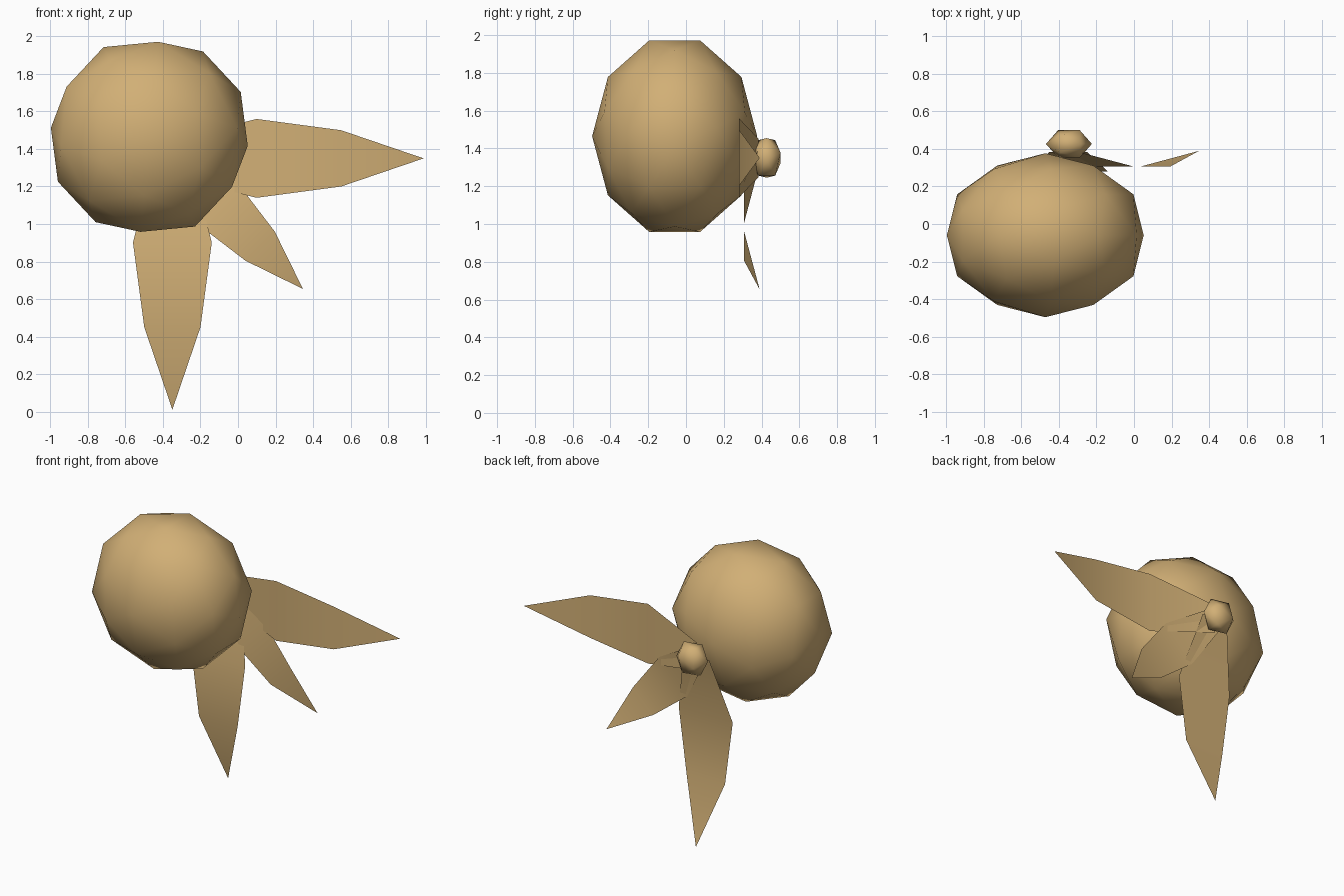
import bpy, bmesh, math
from mathutils import Matrix, Vector

cube = bpy.data.objects.get("Cube")
if cube:
    bpy.data.objects.remove(cube, do_unlink=True)

# One tan colour for everything
tan = bpy.data.materials.new("tan")
tan.use_nodes = True
colour = (0.64, 0.43, 0.18, 1)
tan.diffuse_color = colour
bsdf = tan.node_tree.nodes["Principled BSDF"]
bsdf.inputs["Base Color"].default_value = colour
bsdf.inputs["Roughness"].default_value = 0.9


def finish(name, bm):
    mesh = bpy.data.meshes.new(name)
    for face in bm.faces:
        face.smooth = True
    bm.to_mesh(mesh)
    bm.free()
    mesh.materials.append(tan)
    obj = bpy.data.objects.new(name, mesh)
    bpy.context.collection.objects.link(obj)
    return obj


def ball(name, centre, radii, detail):
    """Icosphere turned so its edges line up with the axes, then stretched."""
    bm = bmesh.new()
    bmesh.ops.create_icosphere(bm, subdivisions=detail, radius=1)
    tilt = math.atan(2 / (1 + math.sqrt(5)))
    bm.transform(Matrix.Rotation(tilt, 4, 'Y'))
    bm.transform(Matrix.Translation(centre) @ Matrix.Diagonal((*radii, 1)))
    return finish(name, bm)


HUB = Vector((-0.35, 0.385, 1.35))


def leaf(name, angle, size):
    """Flat strip bent away from the hub: (distance, half width, y offset)."""
    stations = [(0, 0.10, 0), (0.45, 0.21, -0.105), (0.90, 0.15, -0.105)]
    along = Vector((math.cos(angle), 0, math.sin(angle)))
    across = Vector((-along.z, 0, along.x))
    depth = Vector((0, 1, 0))
    bm = bmesh.new()
    rows = []
    for dist, half, off in stations:
        mid = HUB + (along * dist + depth * off) * size
        rows.append([bm.verts.new(mid + across * half * size * s) for s in (-1, 1)])
    tip = bm.verts.new(HUB + along * 1.34 * size + depth * 0.005)
    for a, b in zip(rows, rows[1:]):
        bm.faces.new((a[0], b[0], b[1], a[1]))
    bm.faces.new((rows[-1][0], tip, rows[-1][1]))
    return finish(name, bm)


# Large round body, slightly blunt at its two sides
body = ball("body", (-0.473, -0.06, 1.465), (0.545, 0.437, 0.535), 2)
for v in body.data.vertices:
    if abs(v.co.x + 0.473) > 0.53:
        v.co.x = -0.473 + math.copysign(0.525, v.co.x + 0.473)

# Small knob behind the body, where the leaves meet
ball("knob", (-0.347, 0.427, 1.35), (0.123, 0.086, 0.123), 1)

# Two long leaves and a shorter one between them
leaf("side_leaf", 0, 1)
leaf("lower_leaf", -math.pi / 2, 1)
leaf("short_leaf", -math.pi / 4, 0.735)
